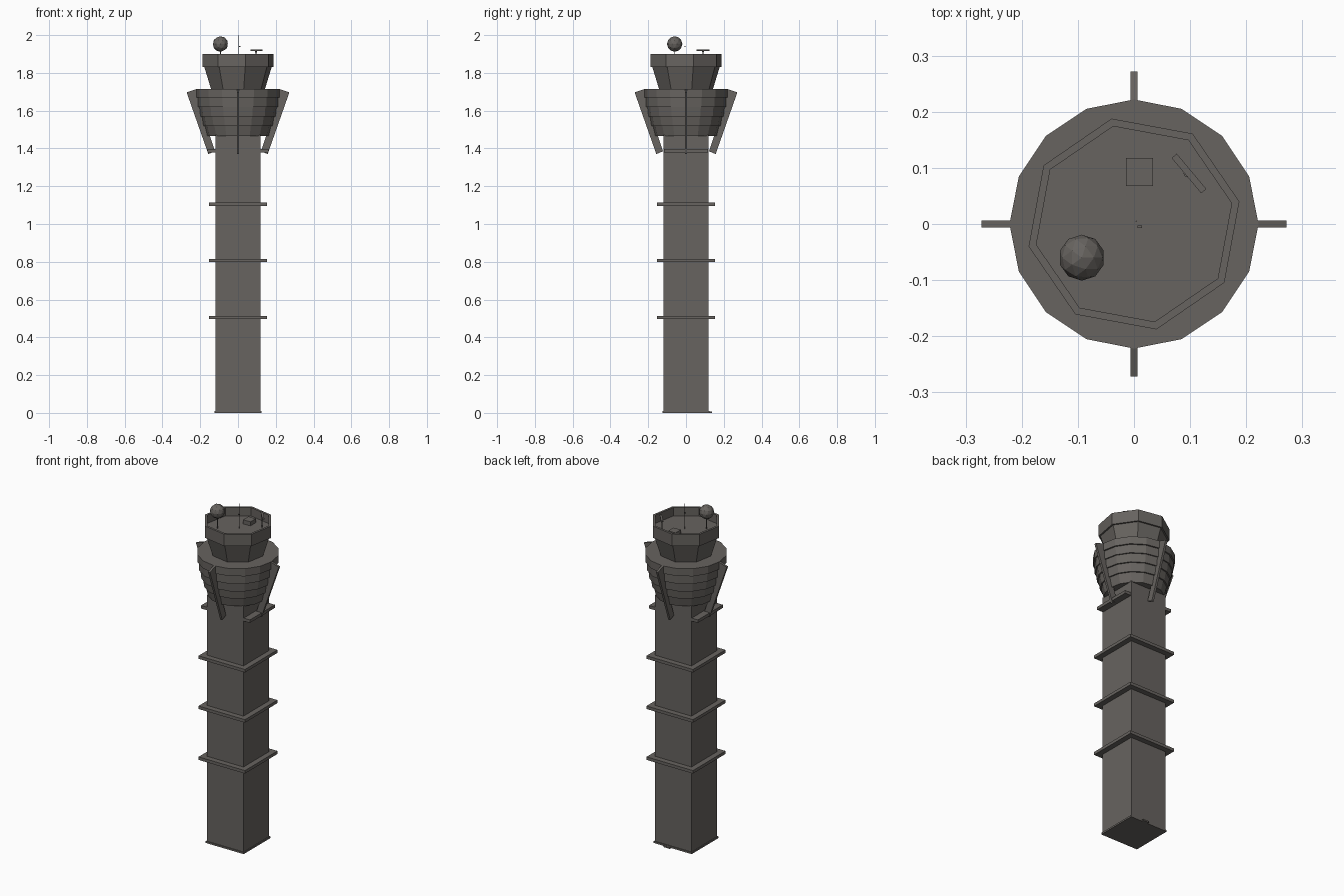
import bpy, bmesh
from math import pi, cos, sin, radians
from mathutils import Matrix, Vector

cube = bpy.data.objects.get("Cube")
if cube:
    bpy.data.objects.remove(cube, do_unlink=True)

mat = bpy.data.materials.new("dark concrete")
mat.use_nodes = True
color = (0.135, 0.125, 0.115, 1)
mat.diffuse_color = color
mat.node_tree.nodes["Principled BSDF"].inputs["Base Color"].default_value = color


def finish(name, bm):
    bmesh.ops.recalc_face_normals(bm, faces=bm.faces)
    mesh = bpy.data.meshes.new(name)
    bm.to_mesh(mesh)
    bm.free()
    mesh.materials.append(mat)
    ob = bpy.data.objects.new(name, mesh)
    bpy.context.collection.objects.link(ob)
    return ob


def box(name, center, size, turn=0):
    bm = bmesh.new()
    bmesh.ops.create_cube(bm, size=1)
    bm.transform(Matrix.Translation(center) @ Matrix.Rotation(turn, 4, 'Z')
                 @ Matrix.Diagonal((*size, 1)))
    return finish(name, bm)


def lathe(name, profile, sides, turn=0, at=(0, 0)):
    """Stack polygon rings of (radius, height) and cap both ends."""
    bm = bmesh.new()
    angles = [turn + 2 * pi * i / sides for i in range(sides)]
    rings = [[bm.verts.new((at[0] + r * cos(a), at[1] + r * sin(a), z)) for a in angles]
             for r, z in profile]
    for low, high in zip(rings, rings[1:]):
        for i in range(sides):
            j = (i + 1) % sides
            bm.faces.new((low[i], low[j], high[j], high[i]))
    bm.faces.new(rings[0])
    bm.faces.new(rings[-1])
    return finish(name, bm)


# Shaft, footing and the square collars around it
box("shaft", (0, 0, 0.735), (0.24, 0.24, 1.47))
box("footing", (0, 0, 0.005), (0.25, 0.25, 0.01))
box("door_step", (0.03, 0.13, 0.004), (0.04, 0.016, 0.008))
for i, z in enumerate((0.505, 0.807, 1.105)):
    box(f"collar_{i + 1}", (0, 0, z), (0.305, 0.305, 0.018))

# Ledges under the drum on the two sides
for side, x in (("left", 0.138), ("right", -0.138)):
    box(side + "_ledge", (x, 0, 1.388), (0.045, 0.235, 0.018))

# Sixteen-sided drum with overlapping tiers
tiers = [(0.163, 1.465), (0.176, 1.52), (0.184, 1.52), (0.192, 1.57), (0.200, 1.57),
         (0.205, 1.62), (0.212, 1.62), (0.213, 1.67), (0.222, 1.67), (0.222, 1.715)]
lathe("drum", tiers, 16)

# Four radial fins bracing the drum
fin_outline = [(0.122, 1.385), (0.157, 1.37), (0.272, 1.697), (0.218, 1.715), (0.15, 1.47)]
for i, side in enumerate(("left", "back", "right", "front")):
    bm = bmesh.new()
    face = bm.faces.new([bm.verts.new((x, -0.0065, z)) for x, z in fin_outline])
    ext = bmesh.ops.extrude_face_region(bm, geom=[face])
    new = [v for v in ext["geom"] if isinstance(v, bmesh.types.BMVert)]
    bmesh.ops.translate(bm, verts=new, vec=(0, 0.013, 0))
    bm.transform(Matrix.Rotation(i * pi / 2, 4, 'Z'))
    finish(side + "_fin", bm)

# Eight-sided control room with a parapet around a sunken roof
lathe("control_room", [(0.146, 1.715), (0.182, 1.83), (0.192, 1.83), (0.192, 1.9),
                       (0.178, 1.9), (0.178, 1.85)], 8, radians(12))

# Faceted radar dome on a thin post
bm = bmesh.new()
bmesh.ops.create_icosphere(bm, subdivisions=2, radius=0.041,
                           matrix=Matrix.Translation((-0.093, -0.06, 1.953)))
finish("radar_dome", bm)
lathe("dome_post", [(0.002, 1.85), (0.002, 1.93)], 6, at=(-0.093, -0.06))

# Rooftop equipment
box("roof_hatch", (0.01, 0.093, 1.862), (0.048, 0.05, 0.024))
box("radar_bar", (0.098, 0.09, 1.92), (0.082, 0.012, 0.008), radians(-50))
lathe("radar_bar_post", [(0.003, 1.85), (0.003, 1.905), (0.007, 1.917)], 6, at=(0.095, 0.09))
lathe("mast", [(0.001, 1.85), (0.001, 2.0)], 4, at=(0.004, 0.005))
box("mast_box", (0.01, -0.005, 1.94), (0.008, 0.004, 0.006))
